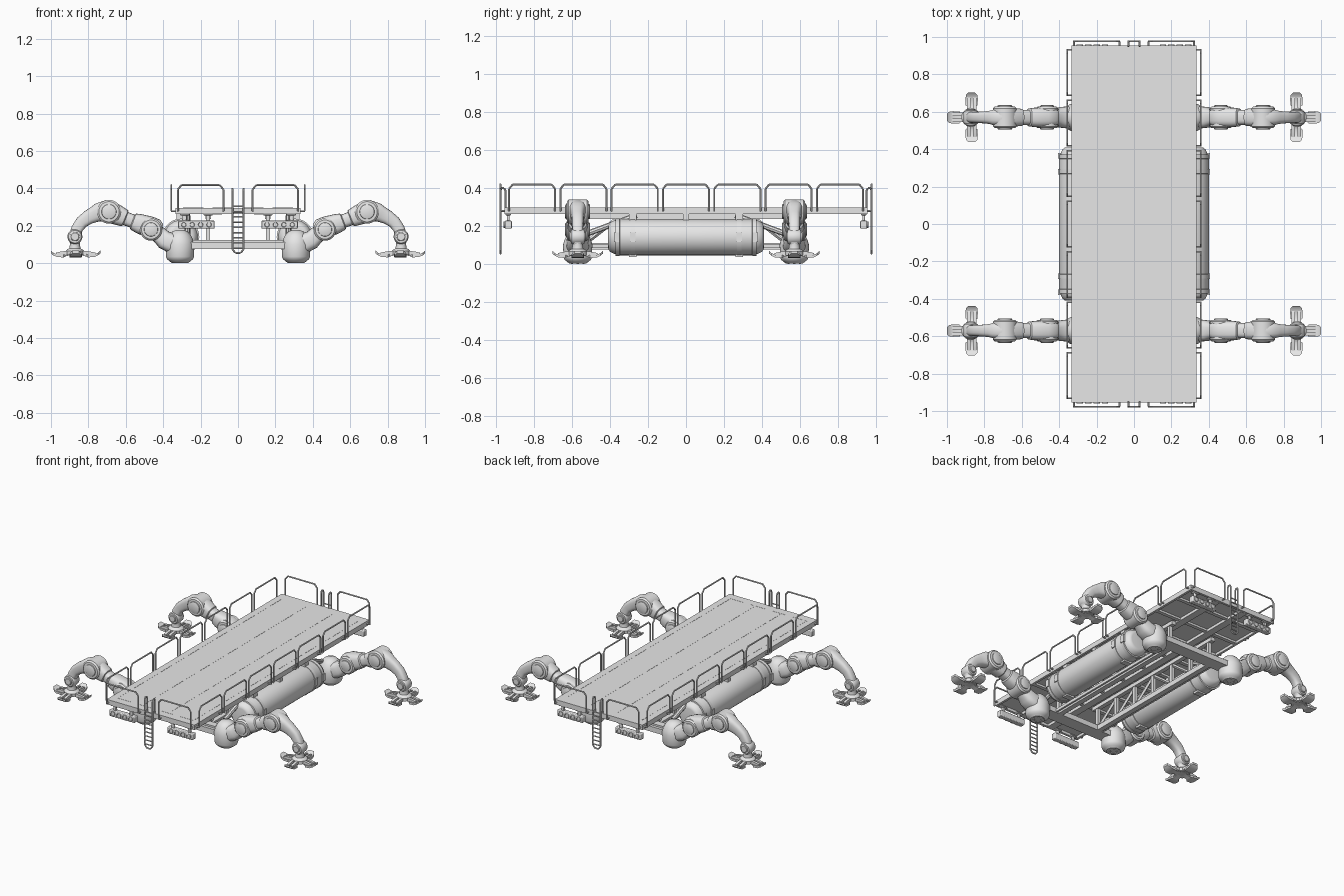
import bpy, bmesh, math
from mathutils import Vector, Matrix

cube = bpy.data.objects.get("Cube")
if cube:
    bpy.data.objects.remove(cube, do_unlink=True)

GREY = (0.8, 0.8, 0.8, 1)
grey = bpy.data.materials.new("light_grey_metal")
grey.use_nodes = True
grey.diffuse_color = GREY
grey.node_tree.nodes["Principled BSDF"].inputs["Base Color"].default_value = GREY

made = []
LEG_Y = 0.57


def finish(name, bm, mirror="", bevel=0):
    """Turn a bmesh into an object, with optional bevel and mirroring."""
    bmesh.ops.recalc_face_normals(bm, faces=bm.faces)
    me = bpy.data.meshes.new(name)
    bm.to_mesh(me)
    bm.free()
    me.materials.append(grey)
    ob = bpy.data.objects.new(name, me)
    bpy.context.collection.objects.link(ob)
    if bevel:
        mod = ob.modifiers.new("Bevel", "BEVEL")
        mod.width, mod.segments, mod.limit_method = bevel, 2, "ANGLE"
    if mirror:
        mod = ob.modifiers.new("Mirror", "MIRROR")
        mod.use_axis = ["X" in mirror, "Y" in mirror, False]
        mod.use_mirror_merge = False
    made.append(ob)
    return ob


def loft(bm, rings):
    """Skin a list of point rings and cap both ends."""
    loops = [[bm.verts.new(p) for p in ring] for ring in rings]
    n = len(loops[0])
    for a, b in zip(loops, loops[1:]):
        for i in range(n):
            j = (i + 1) % n
            bm.faces.new((a[i], a[j], b[j], b[i]))
    bm.faces.new(loops[0][::-1])
    bm.faces.new(loops[-1])


def lathe(bm, start, axis, profile, n=28):
    """Revolve (distance, radius) pairs about an axis."""
    q = Vector((0, 0, 1)).rotation_difference(Vector(axis).normalized())
    turn = [2 * math.pi * i / n for i in range(n)]
    loft(bm, [[Vector(start) + q @ Vector((r * math.cos(t), r * math.sin(t), d))
               for t in turn] for d, r in profile])


def rod(bm, p, q, r, n=8):
    d = Vector(q) - Vector(p)
    lathe(bm, p, d, [(0, r), (d.length, r)], n)


def pipe(bm, pts, r=0.005):
    for p, q in zip(pts, pts[1:]):
        rod(bm, p, q, r)


def block(bm, centre, size):
    bmesh.ops.create_cube(bm, size=1, matrix=Matrix.Translation(centre) @ Matrix.Diagonal((*size, 1)))


def limb(bm, stations, n=24, power=0.7):
    """Sweep rounded sections (x, z, half depth, half width) along a leg."""
    rings = []
    for i, (x, z, h, w) in enumerate(stations):
        a, b = stations[max(i - 1, 0)], stations[min(i + 1, len(stations) - 1)]
        d = Vector((b[0] - a[0], 0, b[1] - a[1])).normalized()
        up = Vector((-d.z, 0, d.x))
        ring = []
        for k in range(n):
            c, s = math.cos(2 * math.pi * k / n), math.sin(2 * math.pi * k / n)
            u, v = (math.copysign(abs(e) ** power, e) for e in (c, s))
            ring.append(Vector((x, LEG_Y + w * u, z)) + up * h * v)
        rings.append(ring)
    loft(bm, rings)


def pivot(bm, x, z, r, half):
    """Joint drum across the leg with stepped, chamfered caps."""
    prof = [(-half, r * .5), (-half + .003, r * .6), (-half + .008, r * .62), (-half + .009, r * .85),
            (-half + .018, r)]
    prof += [(-d, rad) for d, rad in reversed(prof)]
    lathe(bm, (x, LEG_Y, z), (0, 1, 0), prof)


# Deck: plate, rim and underside beams
bm = bmesh.new()
block(bm, (0, 0, .288), (.67, 1.91, .016))
for s in (-1, 1):
    block(bm, (s * .327, 0, .273), (.016, 1.91, .022))
    block(bm, (0, s * .947, .273), (.65, .016, .022))
    block(bm, (s * .11, 0, .271), (.05, 1.88, .02))
for i in range(-4, 5):
    block(bm, (0, i * .2, .274), (.64, .025, .016))
finish("deck", bm)

# Thin seams on the deck
bm = bmesh.new()
for x in (.1, .29):
    for i in range(12):
        block(bm, (x, -.82 + i * .15, .2965), (.003, .12, .001))
finish("deck_seams", bm, "X")
bm = bmesh.new()
for i in range(4):
    block(bm, (-.24 + i * .16, -.9, .2965), (.11, .004, .001))
finish("front_seam", bm)


# Guard rails
def rail(bm, centre, along, out, width):
    c, u, o = Vector(centre), Vector(along) * width / 2, Vector(out) * .03
    low, mid, top = (Vector((0, 0, z)) for z in (.278, .395, .418))
    pipe(bm, [c - u - o + low, c - u + low, c - u + mid, c - u * .84 + top,
              c + u * .84 + top, c + u + mid, c + u + low, c + u - o + low])


bm = bmesh.new()
for i in range(-3, 4):
    rail(bm, (.357, i * .27, 0), (0, 1, 0), (1, 0, 0), .243)
finish("side_rails", bm, "X")
bm = bmesh.new()
rail(bm, (.2, .977, 0), (1, 0, 0), (0, 1, 0), .243)
finish("end_rails", bm, "XY")

# Ladders
bm = bmesh.new()
for s in (-1, 1):
    pipe(bm, [(s * .03, .95, .29), (s * .03, .95, .385), (s * .03, .957, .398), (s * .03, .97, .398),
              (s * .03, .977, .385), (s * .03, .977, .075), (s * .015, .977, .056), (0, .977, .054)])
for i in range(9):
    rod(bm, (-.03, .977, .08 + i * .028), (.03, .977, .08 + i * .028), .004)
finish("ladders", bm, "Y")

# Lamp bars hung under the deck ends
bm = bmesh.new()
block(bm, (.222, .935, .206), (.195, .036, .042))
for x in (.16, .285):
    block(bm, (x, .935, .245), (.022, .014, .045))
    block(bm, (x, .935, .26), (.05, .03, .01))
finish("lamp_bars", bm, "XY", .006)
bm = bmesh.new()
for x in (.155, .2, .245, .29):
    lathe(bm, (x, .95, .206), (0, 1, 0), [(0, .017), (.009, .017), (.011, .013), (.006, .011)], 16)
finish("lamps", bm, "XY")

# Chassis: cross beams, lower rails and trusses
bm = bmesh.new()
for s in (-1, 1):
    block(bm, (0, s * LEG_Y, .094), (.52, .09, .036))
    block(bm, (0, s * LEG_Y, .118), (.52, .05, .012))
    block(bm, (s * .16, 0, .093), (.035, 1.1, .034))
    block(bm, (s * .16, 0, .25), (.03, 1.16, .026))
    block(bm, (s * .19, s * 0, .093), (.012, 1.06, .02))
finish("chassis_beams", bm)
bm = bmesh.new()
for i in range(4):
    y = i * .18
    block(bm, (.16, y, .175), (.022, .022, .14))
    if i < 3:
        rod(bm, (.16, y, .24), (.16, y + .18, .1), .011, 4)
rod(bm, (.27, .53, .155), (.27, .26, .255), .015, 8)
finish("truss_struts", bm, "XY")

# Side tanks with straps and hangers
TANK = (.305, 0, .14)
bm = bmesh.new()
half = [(.41, .055), (.408, .066), (.398, .078), (.38, .087), (.36, .093), (.35, .095)]
lathe(bm, TANK, (0, 1, 0), [(-d, r) for d, r in half] + [(d, r) for d, r in half[::-1]], 40)
finish("tanks", bm, "X")
bm = bmesh.new()
for y in (.28, .36):
    lathe(bm, (TANK[0], y - .012, TANK[2]), (0, 1, 0), [(0, .093), (.001, .098), (.023, .098), (.024, .093)], 40)
for z in (.045, .25):
    block(bm, (.3, .28, z), (.06, .04, .02 if z < .1 else .05))
block(bm, (.3, .0, .25), (.06, .03, .04))
block(bm, (.398, .365, .14), (.014, .03, .05))
block(bm, (.398, .28, .14), (.014, .03, .05))
finish("tank_straps", bm, "XY")

# Hips
bm = bmesh.new()
lathe(bm, (.31, LEG_Y, 0), (0, 0, 1), [(.006, .02), (.002, .022), (.002, .045), (.012, .058), (.022, .07),
      (.035, .075), (.10, .077), (.125, .07), (.15, .058), (.17, .04), (.178, .015)], 36)
for i in range(6):
    t = i * math.pi / 3
    lathe(bm, (.31 + .035 * math.cos(t), LEG_Y + .035 * math.sin(t), 0), (0, 0, 1), [(0, .006), (.008, .006)], 8)
limb(bm, [(.30, .10, .05, .055), (.35, .105, .055, .06), (.395, .125, .05, .055), (.42, .15, .045, .045),
          (.46, .178, .045, .035)])
finish("hips", bm, "XY")

# Shoulder, elbow and ankle joints
bm = bmesh.new()
pivot(bm, .465, .18, .06, .066)
pivot(bm, .69, .275, .064, .066)
pivot(bm, .872, .142, .04, .044)
finish("leg_joints", bm, "XY")

# Upper legs
bm = bmesh.new()
limb(bm, [(.405, .18, .03, .035), (.425, .183, .05, .048), (.47, .192, .058, .053), (.53, .212, .052, .052),
          (.56, .223, .045, .048), (.565, .225, .036, .04), (.60, .238, .037, .04), (.605, .24, .046, .046),
          (.65, .26, .055, .05), (.69, .275, .058, .05)])
finish("upper_legs", bm, "XY")

# Lower legs
bm = bmesh.new()
limb(bm, [(.66, .28, .05, .045), (.70, .282, .056, .047), (.745, .272, .05, .043), (.765, .262, .044, .036),
          (.80, .245, .038, .032), (.835, .22, .034, .03), (.86, .185, .031, .029), (.872, .145, .033, .031),
          (.872, .115, .03, .03), (.872, .10, .022, .024)])
lathe(bm, (.872, LEG_Y, .045), (0, 0, 1), [(0, .05), (.02, .05), (.028, .042), (.034, .03), (.06, .026), (.085, .03)])
finish("lower_legs", bm, "XY")

# Feet: four upturned toes around each hub
bm = bmesh.new()
for k in range(4):
    turn = Matrix.Translation((.868, LEG_Y, 0)) @ Matrix.Rotation(k * math.pi / 2, 4, "Z")
    rings = [[turn @ Vector((r, w * a, z + .014 * b)) for a, b in ((-1, 0), (1, 0), (1, 1), (-1, 1))]
             for r, z, w in ((.02, .045, .02), (.055, .036, .02), (.065, .031, .032), (.10, .033, .033),
                             (.12, .042, .03), (.132, .053, .018))]
    loft(bm, rings)
    for s in (-1, 1):
        ridge = [[turn @ Vector((r, s * .016 + .009 * a, z + h * b)) for a, b in ((-1, 0), (1, 0), (1, 1), (-1, 1))]
                 for r, z, h in ((.04, .046, .02), (.075, .043, .02), (.105, .046, .01))]
        loft(bm, ridge)
finish("feet", bm, "XY")

# Smooth the round parts, keeping hard edges
bpy.ops.object.select_all(action="DESELECT")
for ob in made:
    ob.select_set(True)
bpy.context.view_layer.objects.active = made[0]
bpy.ops.object.shade_smooth_by_angle(angle=math.radians(35))
